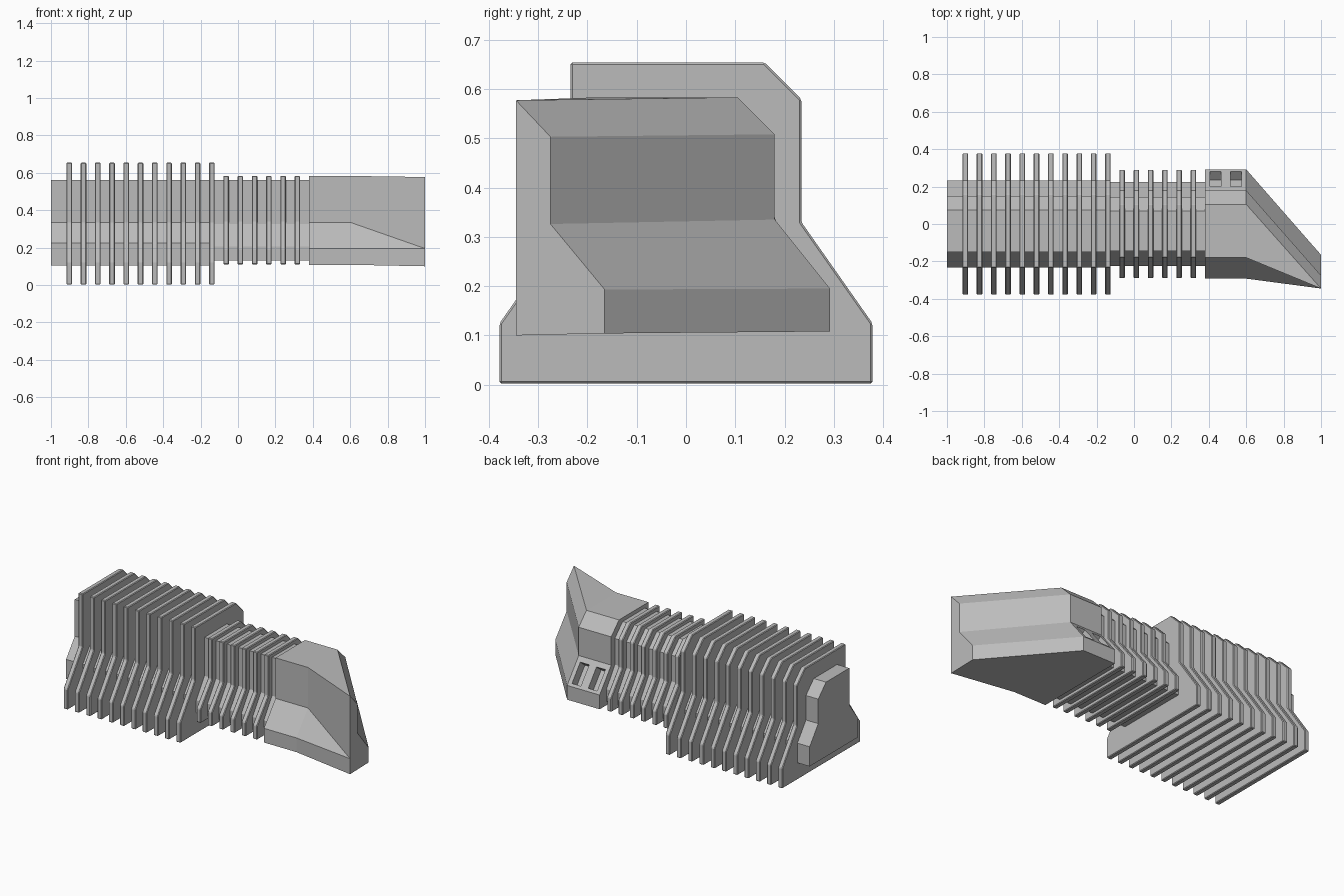
import bpy
import bmesh
from mathutils import Vector, Matrix

cube = bpy.data.objects.get("Cube")
if cube:
    bpy.data.objects.remove(cube, do_unlink=True)

grey = bpy.data.materials.new("plain grey")
grey.use_nodes = True
grey.diffuse_color = (0.5, 0.5, 0.5, 1)
grey.node_tree.nodes["Principled BSDF"].inputs["Base Color"].default_value = (0.5, 0.5, 0.5, 1)


def section(foot, waist, low, knee, hip, top, chamfer=0.075):
    """Cross-section in (y, z): wide foot, sloped shoulders, chamfered rear top."""
    return [(-foot, low), (foot, low), (foot, knee), (waist, hip),
            (waist, top - chamfer), (waist - chamfer, top),
            (-waist, top), (-waist, hip), (-foot, knee)]


def loft(name, stations, bevel=0):
    """Skin a list of (x, section) rings and cap both ends."""
    bm = bmesh.new()
    rings = [[bm.verts.new((x, y, z)) for y, z in ring] for x, ring in stations]
    for a, b in zip(rings, rings[1:]):
        for i in range(len(a)):
            j = (i + 1) % len(a)
            bm.faces.new((a[i], a[j], b[j], b[i]))
    bm.faces.new(rings[0])
    bm.faces.new(rings[-1])
    bmesh.ops.remove_doubles(bm, verts=bm.verts, dist=0.0005)
    bmesh.ops.recalc_face_normals(bm, faces=bm.faces)
    mesh = bpy.data.meshes.new(name)
    bm.to_mesh(mesh)
    bm.free()
    mesh.materials.append(grey)
    obj = bpy.data.objects.new(name, mesh)
    bpy.context.scene.collection.objects.link(obj)
    if bevel:
        mod = obj.modifiers.new("soft edge", 'BEVEL')
        mod.width = bevel
        mod.segments = 1
        mod.limit_method = 'ANGLE'
    return obj


# Inner bodies
rear_core = section(0.233, 0.15, 0.105, 0.225, 0.335, 0.56)
loft("rear_core", [(-1, rear_core), (-0.135, rear_core)])
front_core = section(0.225, 0.145, 0.13, 0.205, 0.325, 0.56)
loft("front_core", [(-0.14, front_core), (0.39, front_core)])

# Cooling fins: eleven large, then six small, at one pitch
large = section(0.378, 0.234, 0.002, 0.125, 0.33, 0.654)
small = section(0.29, 0.18, 0.11, 0.195, 0.335, 0.583)
pitch = 0.0762
for i in range(17):
    x = -0.902 + i * pitch
    name, ring = ("large_fin", large) if i < 11 else ("small_fin", small)
    loft(f"{name}_{i + 1}", [(x - 0.015, ring), (x + 0.015, ring)], 0.004)

# End block sweeping forward to a slanted tip
block = section(0.292, 0.18, 0.108, 0.195, 0.335, 0.583)
tip = [(-0.345, 0.1), (-0.165, 0.104), (-0.165, 0.193), (-0.275, 0.326),
       (-0.275, 0.503), (-0.345, 0.577), (-0.345, 0.577),
       (-0.345, 0.195), (-0.345, 0.195)]
end_block = loft("end_block", [(0.38, block), (0.6, block), (1, tip)])

# Two square pockets sunk into the rear slope of the end block
along = Vector((0, -0.112, 0.14)).normalized()
across = Vector((1, 0, 0))
normal = across.cross(along)
if normal.y < 0:
    normal = -normal
turn = Matrix((across, along, normal)).transposed().to_4x4()
for i, x in enumerate((0.435, 0.545)):
    bm = bmesh.new()
    place = Matrix.Translation((x, 0.241, 0.2595)) @ turn
    bmesh.ops.create_cube(bm, size=1, matrix=place @ Matrix.Diagonal((0.06, 0.128, 0.115, 1)))
    bmesh.ops.recalc_face_normals(bm, faces=bm.faces)
    mesh = bpy.data.meshes.new("pocket_cutter")
    bm.to_mesh(mesh)
    bm.free()
    mesh.materials.append(grey)
    cutter = bpy.data.objects.new(f"pocket_cutter_{i + 1}", mesh)
    bpy.context.scene.collection.objects.link(cutter)
    cutter.hide_render = True
    cutter.hide_viewport = True
    cutter.display_type = 'WIRE'
    cut = end_block.modifiers.new("pocket", 'BOOLEAN')
    cut.operation = 'DIFFERENCE'
    cut.solver = 'EXACT'
    cut.object = cutter
